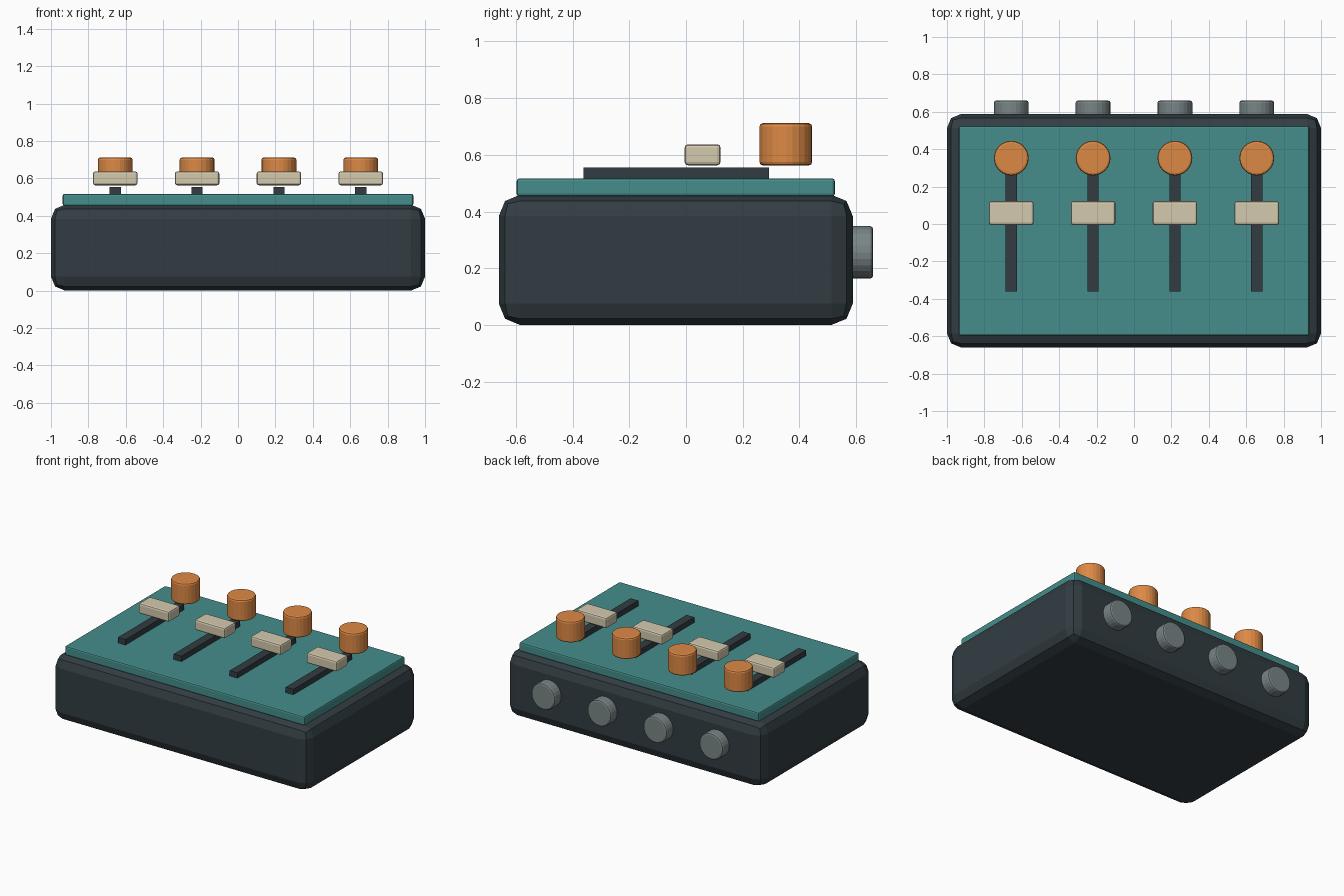
import bpy
import math

if "Cube" in bpy.data.objects:
    bpy.data.objects.remove(bpy.data.objects["Cube"])


def material(name, rgb):
    m = bpy.data.materials.new(name)
    m.diffuse_color = (*rgb, 1)
    m.use_nodes = True
    m.node_tree.nodes["Principled BSDF"].inputs["Base Color"].default_value = m.diffuse_color
    return m


charcoal = material("charcoal", (0.032, 0.046, 0.054))
teal = material("teal", (0.058, 0.27, 0.26))
orange = material("orange", (0.72, 0.25, 0.06))
cream = material("cream", (0.66, 0.59, 0.43))
steel = material("steel", (0.19, 0.235, 0.24))


def finish(name, mat, bevel, segments):
    ob = bpy.context.object
    ob.name = ob.data.name = name
    ob.data.materials.append(mat)
    if bevel:
        mod = ob.modifiers.new("edge_bevel", 'BEVEL')
        mod.width = bevel
        mod.segments = segments
        mod.limit_method = 'ANGLE'
        mod.angle_limit = math.radians(40)
    return ob


def box(name, lo, hi, mat, bevel=0, segments=2):
    center = [(a + b) / 2 for a, b in zip(lo, hi)]
    bpy.ops.mesh.primitive_cube_add(size=1, location=center)
    bpy.context.object.scale = [b - a for a, b in zip(lo, hi)]
    bpy.ops.object.transform_apply(location=False, rotation=False, scale=True)
    return finish(name, mat, bevel, segments)


def cylinder(name, center, radius, depth, mat, rot_x=0):
    bpy.ops.mesh.primitive_cylinder_add(vertices=24, radius=radius, depth=depth,
                                        location=center, rotation=(rot_x, 0, 0))
    return finish(name, mat, 0.012, 2)


# Case and raised face plate
box("case", (-1, -0.66, 0), (1, 0.588, 0.459), charcoal, 0.075)
box("face_plate", (-0.937, -0.597, 0.453), (0.937, 0.525, 0.517), teal, 0.01)

# Four identical channels: fader track, fader cap, knob and rear socket
for i in range(4):
    x = (i - 1.5) * 0.4375
    n = i + 1
    box(f"fader_track_{n}", (x - 0.03, -0.362, 0.512), (x + 0.03, 0.292, 0.555), charcoal)
    box(f"fader_cap_{n}", (x - 0.119, -0.005, 0.563), (x + 0.119, 0.122, 0.637), cream, 0.012)
    cylinder(f"knob_{n}", (x, 0.352, 0.637), 0.093, 0.149, orange)
    cylinder(f"rear_socket_{n}", (x, 0.615, 0.256), 0.093, 0.09, steel, math.pi / 2)
